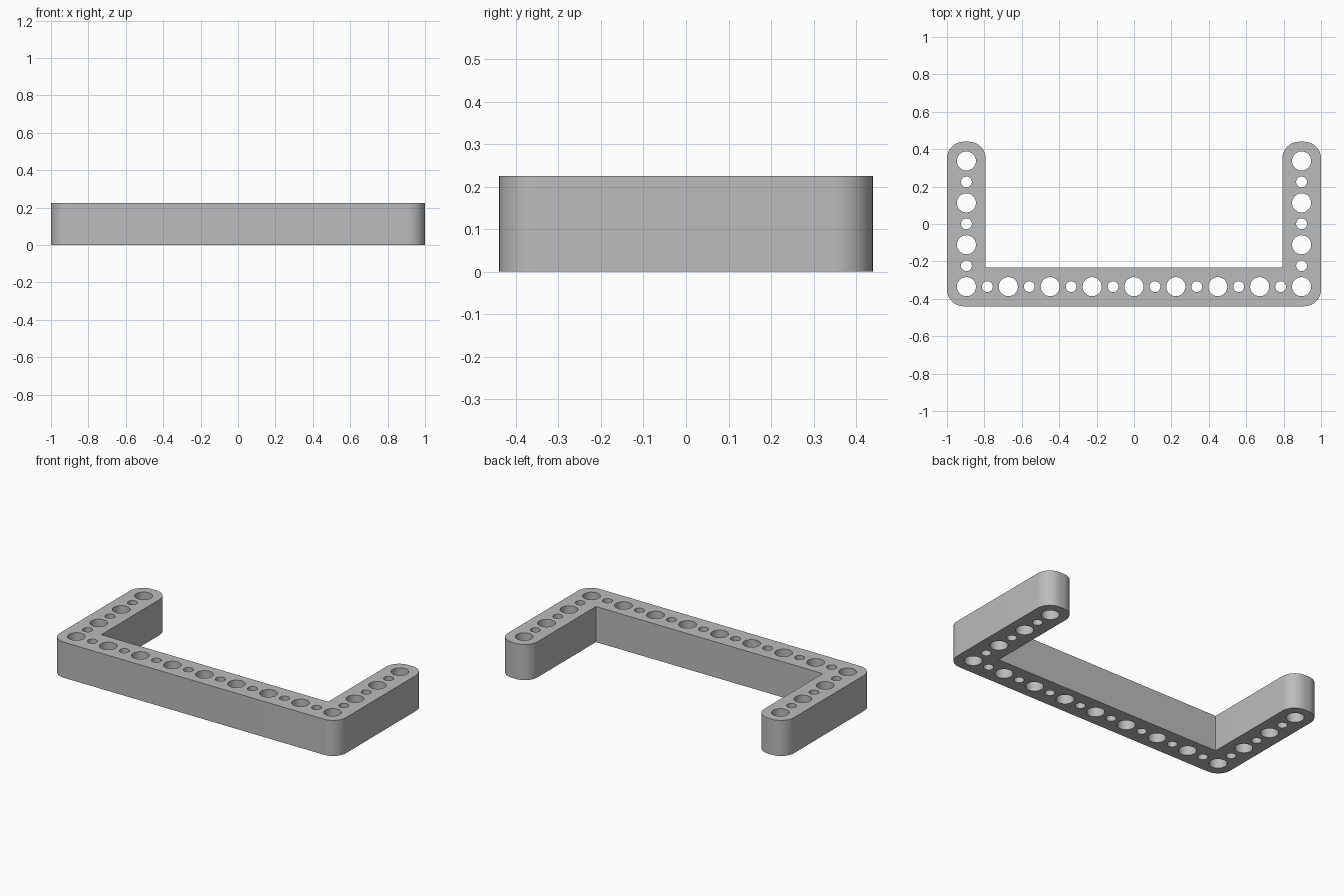
import bpy
import bmesh
from math import radians
from mathutils import Matrix

default_cube = bpy.data.objects.get("Cube")
if default_cube:
    bpy.data.objects.remove(default_cube, do_unlink=True)

# Main dimensions
HALF_X, HALF_Y, HEIGHT = 1.0, 0.44, 0.225
WIDTH = 0.207           # thickness of the bar and both arms
CORNER = 0.09           # radius of the outer corners
PITCH = 0.112           # spacing between neighbouring holes
ROW_X, ROW_Y = 8 * PITCH, -0.335
BIG, SMALL = 0.051, 0.029

grey = bpy.data.materials.new("plain_grey")
grey.use_nodes = True
colour = (0.5, 0.5, 0.5, 1)
grey.diffuse_color = colour
grey.node_tree.nodes["Principled BSDF"].inputs["Base Color"].default_value = colour


def make_object(name, bm):
    bmesh.ops.recalc_face_normals(bm, faces=bm.faces)
    mesh = bpy.data.meshes.new(name)
    bm.to_mesh(mesh)
    bm.free()
    obj = bpy.data.objects.new(name, mesh)
    bpy.context.collection.objects.link(obj)
    mesh.materials.append(grey)
    return obj


# U-shaped bracket: half the outline, mirrored, then raised
inner_x, inner_y = HALF_X - WIDTH, -HALF_Y + WIDTH
half = [(HALF_X, -HALF_Y), (HALF_X, HALF_Y), (inner_x, HALF_Y), (inner_x, inner_y)]
outline = half + [(-x, y) for x, y in reversed(half)]
bm = bmesh.new()
base = bm.faces.new([bm.verts.new((x, y, 0)) for x, y in outline])
raised = bmesh.ops.extrude_face_region(bm, geom=[base])["geom"]
bmesh.ops.translate(bm, vec=(0, 0, HEIGHT),
                    verts=[v for v in raised if isinstance(v, bmesh.types.BMVert)])

# Round every upright edge except the two inside corners
upright = [e for e in bm.edges
           if abs(e.verts[0].co.z - e.verts[1].co.z) > 0.1
           and abs(e.verts[0].co.y - inner_y) > 0.01]
bmesh.ops.bevel(bm, geom=upright, offset=CORNER, segments=10, profile=0.5,
                affect='EDGES', clamp_overlap=True)
bracket = make_object("u_bracket", bm)

# Alternating large and small through holes along the bar and up both arms
holes = [(i * PITCH, ROW_Y, i) for i in range(-8, 9)]
holes += [(side * ROW_X, ROW_Y + i * PITCH, i) for side in (-1, 1) for i in range(1, 7)]
bm = bmesh.new()
for x, y, i in holes:
    radius = SMALL if i % 2 else BIG
    bmesh.ops.create_cone(bm, cap_ends=True, segments=40, radius1=radius, radius2=radius,
                          depth=2 * HEIGHT, matrix=Matrix.Translation((x, y, HEIGHT / 2)))
cutter = make_object("hole_cutter", bm)
cutter.hide_render = True

cut = bracket.modifiers.new("holes", 'BOOLEAN')
cut.operation = 'DIFFERENCE'
cut.solver = 'EXACT'
cut.object = cutter

# Apply the holes, drop the cutter, and smooth the round walls
bpy.ops.object.select_all(action='DESELECT')
bracket.select_set(True)
bpy.context.view_layer.objects.active = bracket
bpy.ops.object.modifier_apply(modifier=cut.name)
bpy.data.objects.remove(cutter, do_unlink=True)
bpy.ops.object.shade_smooth_by_angle(angle=radians(30))
